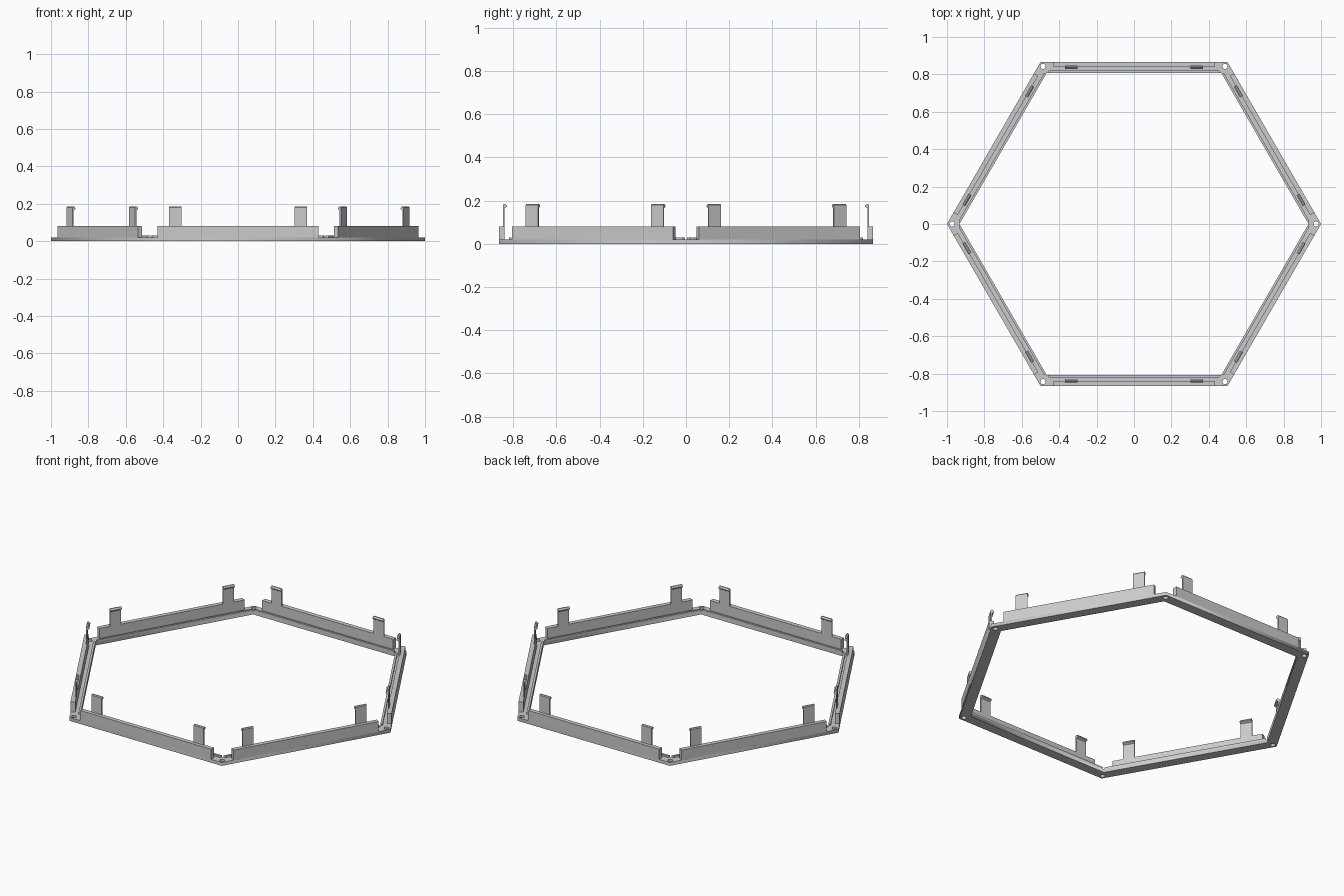
import bpy
from math import cos, sin, pi, radians
from mathutils import Matrix

cube = bpy.data.objects.get("Cube")
if cube:
    bpy.data.objects.remove(cube, do_unlink=True)

grey = bpy.data.materials.new("light grey")
grey.use_nodes = True
colour = (0.6, 0.6, 0.6, 1)
grey.diffuse_color = colour
grey.node_tree.nodes["Principled BSDF"].inputs["Base Color"].default_value = colour

APOTHEM = 0.866
BASE_TOP = 0.02
WALL_INNER = 0.84
LIP_INNER = 0.808


def ring(radius, count, cx=0, cy=0):
    return [(cx + radius * cos(2 * pi * i / count),
             cy + radius * sin(2 * pi * i / count)) for i in range(count)]


def base_frame():
    """Flat hexagonal frame with a screw hole in each corner."""
    curve = bpy.data.curves.new("base_frame", "CURVE")
    curve.dimensions = "2D"
    curve.fill_mode = "BOTH"
    curve.extrude = BASE_TOP / 2
    loops = [ring(1, 6), ring(LIP_INNER / cos(pi / 6), 6)]
    loops += [ring(0.014, 20, x, y) for x, y in ring(0.973, 6)]
    for loop in loops:
        spline = curve.splines.new("POLY")
        spline.points.add(len(loop) - 1)
        for point, (x, y) in zip(spline.points, loop):
            point.co = (x, y, 0, 1)
        spline.use_cyclic_u = True
    obj = bpy.data.objects.new("base_frame", curve)
    bpy.context.collection.objects.link(obj)
    obj.location.z = BASE_TOP / 2
    bpy.ops.object.select_all(action="DESELECT")
    obj.select_set(True)
    bpy.context.view_layer.objects.active = obj
    bpy.ops.object.convert(target="MESH")
    obj = bpy.context.object
    obj.data.materials.clear()
    obj.data.materials.append(grey)


def extrude_profile(name, profile, x0, x1, turn, taper=0):
    """Sweep a (distance from centre, height) profile along one hexagon side."""
    n = len(profile)
    near = min(r for r, z in profile)
    verts = [(x0 + taper * (r - near) * -1, -r, z) for r, z in profile]
    verts += [(x1 + taper * (r - near), -r, z) for r, z in profile]
    faces = [tuple(range(n)), tuple(reversed(range(n, 2 * n)))]
    faces += [(i, i + n, (i + 1) % n + n, (i + 1) % n) for i in range(n)]
    mesh = bpy.data.meshes.new(name)
    mesh.from_pydata(verts, [], faces)
    mesh.transform(Matrix.Rotation(turn, 4, "Z"))
    mesh.materials.append(grey)
    mesh.validate()
    obj = bpy.data.objects.new(name, mesh)
    bpy.context.collection.objects.link(obj)
    # Make the face directions consistent
    import bmesh
    bm = bmesh.new()
    bm.from_mesh(mesh)
    bmesh.ops.recalc_face_normals(bm, faces=bm.faces)
    bm.to_mesh(mesh)
    bm.free()


# Cross-sections: outer wall, low inner lip, and hooked spring clip
wall = [(APOTHEM, BASE_TOP), (APOTHEM, 0.08), (WALL_INNER, 0.08), (WALL_INNER, BASE_TOP)]
lip = [(0.82, BASE_TOP), (0.82, 0.03), (LIP_INNER, 0.03), (LIP_INNER, BASE_TOP)]
clip = [(0.847, 0.07), (0.847, 0.18), (0.843, 0.185), (0.836, 0.185),
        (0.829, 0.177), (0.829, 0.172), (WALL_INNER, 0.165), (WALL_INNER, 0.07)]

base_frame()
for side in range(6):
    angle = radians(60 * side)
    extrude_profile("side_wall", wall, -0.43, 0.43, angle)
    extrude_profile("inner_lip", lip, -0.462, 0.462, angle, taper=-0.6)
    for x in (-0.335, 0.335):
        extrude_profile("clip", clip, x - 0.033, x + 0.033, angle)
